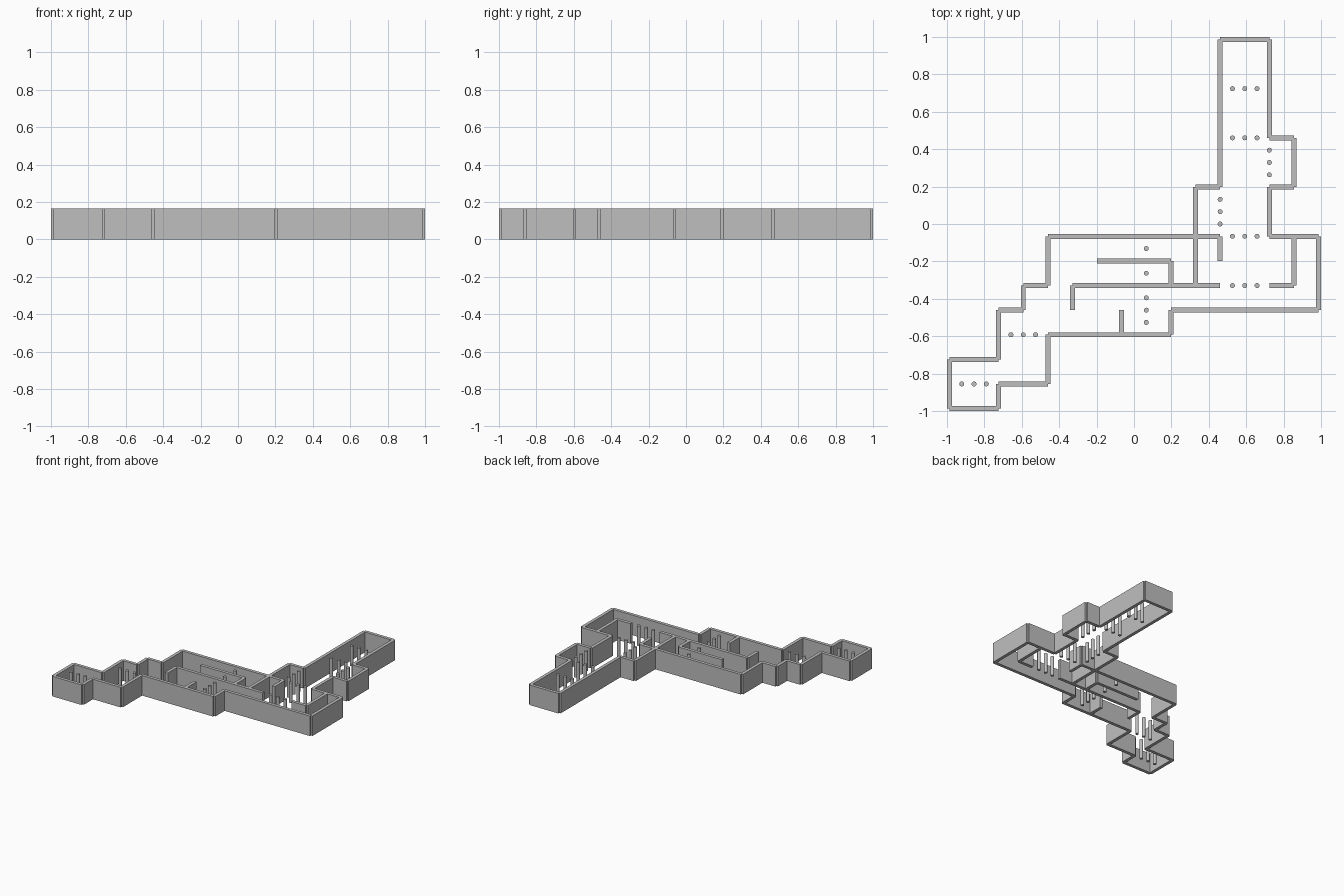
import bpy
from mathutils import Vector

if "Cube" in bpy.data.objects:
    bpy.data.objects.remove(bpy.data.objects["Cube"])

CELL = 2 / 15.2          # plan grid: 15 cells plus one wall thickness
THICK = CELL / 5
HEIGHT = CELL * 1.25

stone = bpy.data.materials.new("grey stone")
stone.use_nodes = True
GREY = (0.52, 0.52, 0.52, 1)
stone.diffuse_color = GREY
stone.node_tree.nodes["Principled BSDF"].inputs["Base Color"].default_value = GREY


def place(i, j):
    """Plan grid position to world position at mid height."""
    return Vector(((i - 7.5) * CELL, (j - 7.5) * CELL, HEIGHT / 2))


def wall(name, start, end):
    """Straight wall running exactly between two grid points."""
    a, b = place(*start), place(*end)
    bpy.ops.mesh.primitive_cube_add(size=1, location=(a + b) / 2)
    ob = bpy.context.object
    ob.name = name
    along_x = abs(b.x - a.x) > abs(b.y - a.y)
    length = (b - a).length
    ob.scale = (length, THICK, HEIGHT) if along_x else (THICK, length, HEIGHT)
    bpy.ops.object.transform_apply(location=False, rotation=False, scale=True)
    ob.data.materials.append(stone)


def wall_path(name, start, moves):
    """Chain of walls; moves alternate between x and y, starting with x."""
    here = start
    for n, step in enumerate(moves):
        there = (here[0] + step, here[1]) if n % 2 == 0 else (here[0], here[1] + step)
        if step:
            wall(name, here, there)
        here = there


def column(i, j):
    bpy.ops.mesh.primitive_cylinder_add(vertices=16, radius=THICK / 2,
                                        depth=HEIGHT, location=place(i, j))
    ob = bpy.context.object
    ob.name = "column"
    ob.data.materials.append(stone)
    bpy.ops.object.shade_smooth_by_angle()


# Outer walls, clockwise from the north-west corner of the tower hall
wall_path("outer_wall", (11, 15),
          [2, -4, 1, -2, -1, -2, 2, -3, -6, -1, -5, -2, -2, -1, -2,
           2, 2, 2, 1, 1, 1, 2, 7])
wall_path("outer_wall", (10, 7), [0, 2, 1, 6])

# Inner partitions
wall_path("inner_wall", (11, 7), [0, -1])
wall_path("inner_wall", (10, 7), [0, -2])
wall_path("inner_wall", (11, 5), [-6, -1])
wall_path("inner_wall", (6, 6), [3, -1])
wall_path("inner_wall", (7, 3), [0, 1])
wall_path("inner_wall", (13, 5), [1, 2])

# Columns: rows of three across the halls, and one long row
for ci, cj in ((12, 13), (12, 11), (12, 7), (12, 5), (3, 3), (1, 1)):
    for d in (-0.5, 0, 0.5):
        column(ci + d, cj)
for ci, cj in ((13, 10), (11, 8)):
    for d in (-0.5, 0, 0.5):
        column(ci, cj + d)
for j in (3.5, 4, 4.5, 5.5, 6.5):
    column(8, j)
